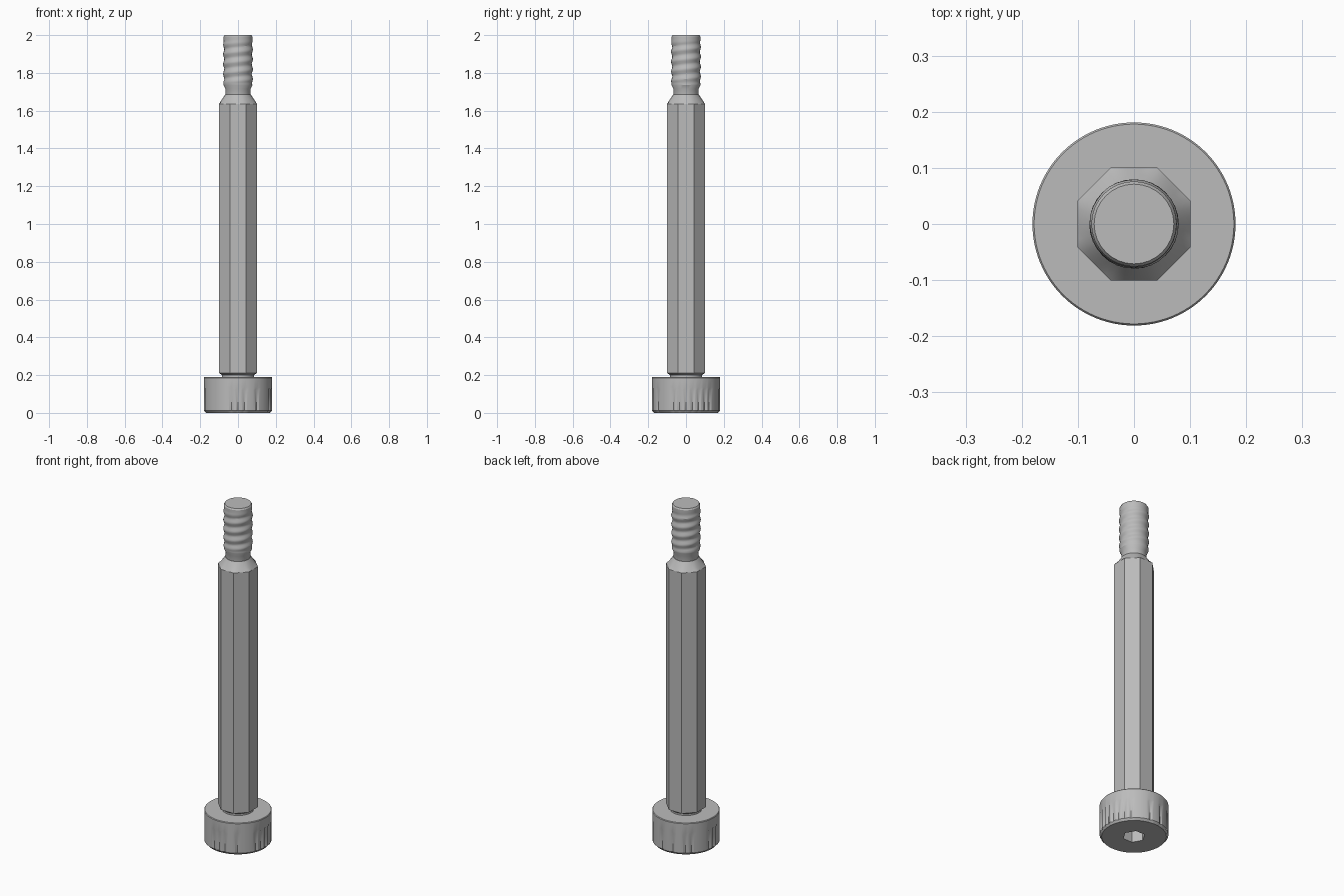
import bpy
import bmesh
import math
import random

random.seed(4)
TAU = 2 * math.pi

cube = bpy.data.objects.get("Cube")
if cube:
    bpy.data.objects.remove(cube, do_unlink=True)

steel = bpy.data.materials.new("grey steel")
steel.use_nodes = True
steel.diffuse_color = (0.5, 0.5, 0.5, 1)
steel.node_tree.nodes["Principled BSDF"].inputs["Base Color"].default_value = steel.diffuse_color


def polygon(sides, radius, turn=0.0):
    """Polar outline of a regular polygon with its corners at the radius."""
    step = TAU / sides
    return lambda a: radius * math.cos(step / 2) / math.cos((a - turn) % step - step / 2)


def circle(radius):
    return lambda a: radius


def loft(name, rings, segments, close_start=True, close_end=True):
    """Skin a list of (height, polar outline) rings, in order."""
    bm = bmesh.new()
    loops = []
    for z, outline in rings:
        angles = [TAU * i / segments for i in range(segments)]
        loops.append([bm.verts.new((outline(a) * math.cos(a), outline(a) * math.sin(a), z))
                      for a in angles])
    for low, high in zip(loops, loops[1:]):
        for i in range(segments):
            j = (i + 1) % segments
            bm.faces.new((low[i], low[j], high[j], high[i]))
    if close_start:
        bm.faces.new(loops[0][::-1])
    if close_end:
        bm.faces.new(loops[-1])
    bmesh.ops.dissolve_limit(bm, angle_limit=0.002, verts=bm.verts, edges=bm.edges)
    bmesh.ops.recalc_face_normals(bm, faces=bm.faces)
    mesh = bpy.data.meshes.new(name)
    bm.to_mesh(mesh)
    bm.free()
    mesh.materials.append(steel)
    obj = bpy.data.objects.new(name, mesh)
    bpy.context.collection.objects.link(obj)
    bpy.ops.object.select_all(action='DESELECT')
    obj.select_set(True)
    bpy.context.view_layer.objects.active = obj
    bpy.ops.object.shade_smooth_by_angle(angle=math.radians(30))
    return obj


# Head with a hex key socket underneath and worn knurl grooves on its side
HEAD_SEGMENTS = 96
grooves = set(random.sample(range(0, HEAD_SEGMENTS, 3), 18))


def knurl(a):
    return 0.174 if round(a / TAU * HEAD_SEGMENTS) in grooves else 0.181


loft("head", [
    (0.11, polygon(6, 0.06)),
    (0.0, polygon(6, 0.06)),
    (0.0, circle(0.17)),
    (0.012, knurl),
    (0.12, knurl),
    (0.135, circle(0.181)),
    (0.186, circle(0.181)),
    (0.19, circle(0.178)),
], HEAD_SEGMENTS)

# Relief groove and eight-sided shoulder, chamfered down to the thread neck
flats = math.radians(22.5)
loft("shoulder", [
    (0.185, circle(0.085)),
    (0.2, circle(0.085)),
    (0.212, polygon(8, 0.109, flats)),
    (1.635, polygon(8, 0.109, flats)),
    (1.652, circle(0.09)),
    (1.685, circle(0.068)),
], 48)

# Neck and helical thread
PITCH = 0.052
START, END = 1.735, 1.975
ROWS = 36


def thread_outline(z):
    fade = min(1, (z - START) / 0.03, (END - z) / 0.03)

    def outline(a):
        wave = abs(((z / PITCH - a / TAU) % 1) * 2 - 1)
        return 0.076 + 0.008 * (wave - 0.5) * max(0, fade)
    return outline


rows = [START + (END - START) * i / ROWS for i in range(ROWS + 1)]
loft("threaded_tip",
     [(1.665, circle(0.067)), (1.715, circle(0.067))]
     + [(z, thread_outline(z)) for z in rows]
     + [(1.992, circle(0.076)), (2.0, circle(0.071))], 32)
